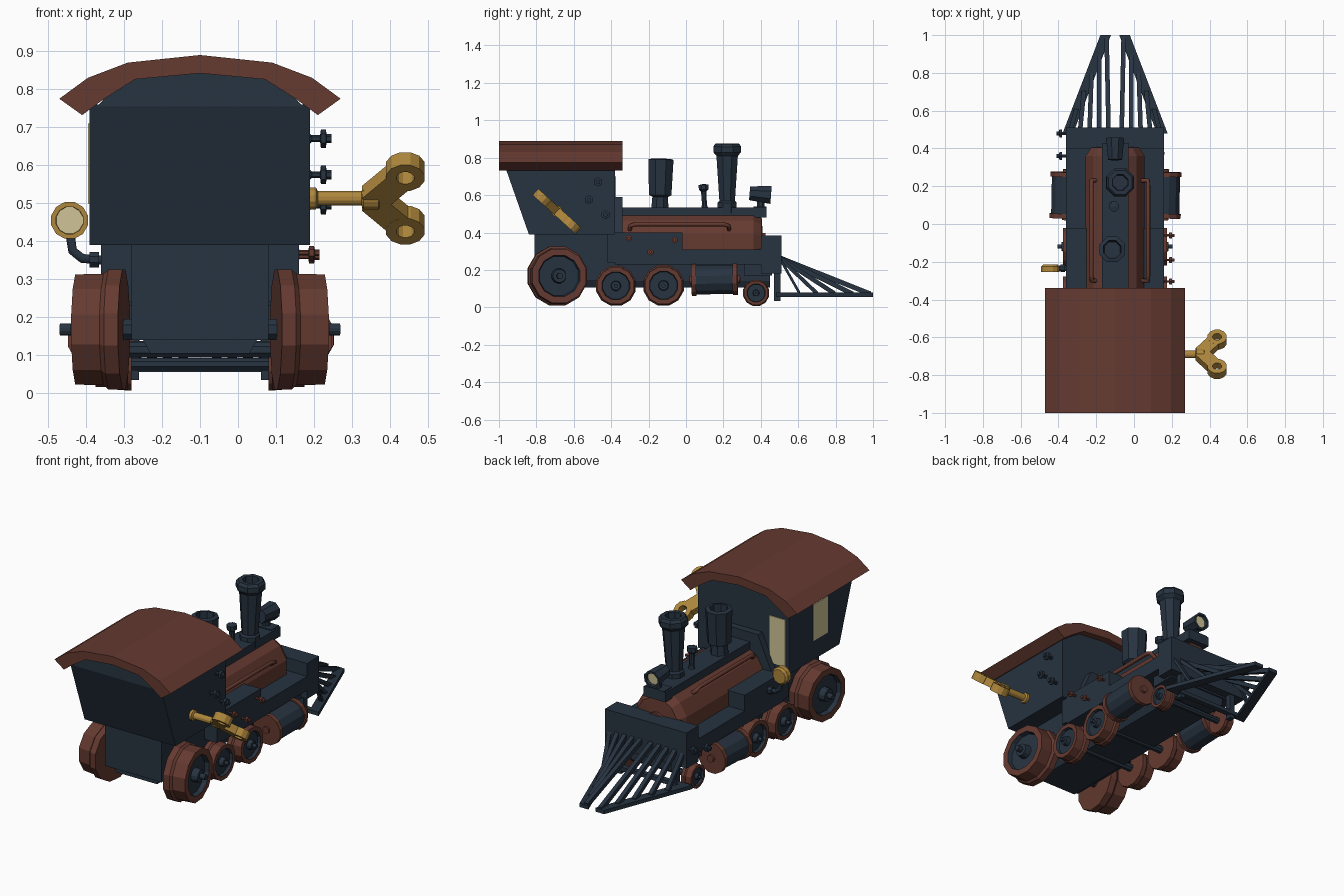
import bpy, bmesh, math
from mathutils import Vector, Matrix

cube = bpy.data.objects.get("Cube")
if cube:
    bpy.data.objects.remove(cube)

CX = -0.1  # centre line of the engine


def material(name, rgb):
    m = bpy.data.materials.new(name)
    m.use_nodes = True
    m.diffuse_color = (*rgb, 1)
    m.node_tree.nodes["Principled BSDF"].inputs["Base Color"].default_value = (*rgb, 1)
    return m


NAVY = material("dark_navy", (0.02, 0.033, 0.052))
BROWN = material("red_brown", (0.13, 0.042, 0.03))
GOLD = material("brass", (0.42, 0.24, 0.045))
CREAM = material("cream_glass", (0.63, 0.56, 0.31))


def finish(name, bm, *mats):
    bmesh.ops.remove_doubles(bm, verts=bm.verts, dist=1e-5)
    bmesh.ops.recalc_face_normals(bm, faces=bm.faces)
    me = bpy.data.meshes.new(name)
    bm.to_mesh(me)
    bm.free()
    for m in mats:
        me.materials.append(m)
    ob = bpy.data.objects.new(name, me)
    bpy.context.collection.objects.link(ob)
    return ob


def box(name, x, y, z, mat=NAVY):
    bm = bmesh.new()
    bmesh.ops.create_cube(bm, size=1)
    for v in bm.verts:
        v.co = [a + (b - a) * (c + 0.5) for (a, b), c in zip((x, y, z), v.co)]
    return finish(name, bm, mat)


def prism(name, outline, axis, a, b, mat=NAVY):
    """Extrude an outline along x (outline is y,z) or y (outline is x,z)."""
    bm = bmesh.new()
    ends = [[bm.verts.new((t, p, q) if axis == "x" else (p, t, q)) for p, q in outline] for t in (a, b)]
    for e in ends:
        bm.faces.new(e)
    n = len(outline)
    for i in range(n):
        j = (i + 1) % n
        bm.faces.new((ends[0][i], ends[0][j], ends[1][j], ends[1][i]))
    return finish(name, bm, mat)


def lathe(name, base, direction, profile, mats, bands=None, sides=12):
    """Spin (radius, distance) points about a direction; bands colours each strip."""
    turn = Vector(direction).to_track_quat("Z", "Y").to_matrix().to_4x4()
    place = Matrix.Translation(base) @ turn
    bm = bmesh.new()
    rings = []
    for r, h in profile:
        angles = [math.tau * (i + 0.5) / sides for i in range(sides)]
        rings.append([bm.verts.new(place @ Vector((r * math.cos(a), r * math.sin(a), h))) for a in angles])
    for k in range(len(rings) - 1):
        for i in range(sides):
            j = (i + 1) % sides
            f = bm.faces.new((rings[k][i], rings[k][j], rings[k + 1][j], rings[k + 1][i]))
            f.material_index = bands[k] if bands else 0
    return finish(name, bm, *mats)


def rod(name, p, q, r, mat=NAVY, sides=8):
    d = Vector(q) - Vector(p)
    return lathe(name, p, d, [(0, 0), (r, 0), (r, d.length), (0, d.length)], [mat], sides=sides)


def pipe(name, points, r, mat):
    cu = bpy.data.curves.new(name, "CURVE")
    cu.dimensions = "3D"
    cu.bevel_depth, cu.bevel_resolution, cu.use_fill_caps = r, 1, True
    sp = cu.splines.new("POLY")
    sp.points.add(len(points) - 1)
    for pt, co in zip(sp.points, points):
        pt.co = (*co, 1)
    cu.materials.append(mat)
    ob = bpy.data.objects.new(name, cu)
    bpy.context.collection.objects.link(ob)


# Cab with sloping back, gable and curved roof
prism("cab", [(-0.84, 0.39), (-0.97, 0.76), (-0.38, 0.76), (-0.38, 0.39)], "x", CX - 0.29, CX + 0.29)
half = [(0.37, 0.775), (0.295, 0.83), (0.19, 0.87), (0, 0.89)]
under = [(0.31, 0.732), (0.253, 0.774), (0.171, 0.826), (0, 0.842)]
sweep = lambda pts: [(CX - u, z) for u, z in pts] + [(CX + u, z) for u, z in pts[-2::-1]]
prism("roof", sweep(half) + sweep(under)[::-1], "y", -1, -0.34, BROWN)
prism("cab_gable", sweep([(0.27, 0.755)] + under[1:]), "y", -0.97, -0.38)
prism("firebox_shield", sweep([(0.21, 0.39), (0.12, 0.59), (0, 0.59)]), "y", -0.39, -0.34)
box("front_window", (-0.37, -0.27), (-0.383, -0.375), (0.43, 0.7), CREAM)
box("side_window", (-0.394, -0.386), (-0.73, -0.6), (0.5, 0.71), CREAM)

# Chassis and running boards
box("rear_body", (-0.28, 0.08), (-0.81, -0.36), (0.14, 0.4))
prism("chassis", sweep([(0.13, 0.105), (0.15, 0.14), (0.16, 0.3), (0, 0.3)]), "y", -0.78, 0.45)
box("running_board", (-0.36, 0.16), (-0.38, 0.42), (0.23, 0.31))
for s, side in ((-1, "right"), (1, "left")):
    x = sorted((CX + s * 0.15, CX + s * 0.26))
    box(side + "_side_tank", x, (-0.42, -0.02), (0.24, 0.4))
box("front_beam", (-0.36, 0.16), (0.4, 0.51), (0.18, 0.385))
box("front_axle_block", (-0.32, 0.12), (0.31, 0.46), (0.17, 0.3))

# Boiler, top plate and handrails
lathe("boiler", (CX, -0.36, 0.35), (0, 1, 0),
      [(0, 0), (0.162, 0), (0.162, 0.72), (0.13, 0.765), (0.05, 0.77), (0.05, 0.785), (0, 0.785)], [BROWN])
box("top_plate", (-0.17, -0.03), (-0.34, 0.43), (0.48, 0.535))
for x, xi, z in ((0.075, 0.04, 0.435), (-0.225, -0.2, 0.485)):
    pipe("handrail", [(xi, -0.3, z - 0.02), (x, -0.3, z), (x, -0.27, z + 0.01),
                      (x, 0.2, z + 0.01), (x, 0.23, z), (xi, 0.23, z - 0.02)], 0.012, BROWN)

# Chimney, steam dome, whistle and headlamp
lathe("chimney", (-0.08, 0.22, 0.5), (0.02, 0, 1),
      [(0, 0), (0.055, 0), (0.055, 0.06), (0.045, 0.07), (0.062, 0.31), (0.08, 0.33), (0.08, 0.36),
       (0.068, 0.375), (0.045, 0.375), (0.04, 0.25), (0, 0.25)], [NAVY], sides=8)
lathe("steam_dome", (-0.115, -0.14, 0.5), (0, 0.02, 1),
      [(0, 0), (0.052, 0), (0.045, 0.09), (0.065, 0.1), (0.073, 0.29), (0.05, 0.295), (0.045, 0.2), (0, 0.2)],
      [NAVY], sides=8)
lathe("whistle", (CX - 0.005, 0.1, 0.52), (0, -0.05, 1),
      [(0, 0), (0.024, 0), (0.014, 0.03), (0.016, 0.1), (0.028, 0.11), (0.028, 0.135), (0, 0.14)], [NAVY], sides=8)
rod("lamp_post", (CX, 0.4, 0.5), (CX, 0.4, 0.58), 0.022)
box("lamp_bracket", (-0.16, -0.04), (0.36, 0.43), (0.515, 0.54))
lathe("headlamp", (CX, 0.34, 0.61), (0, 1, -0.08),
      [(0, 0), (0.04, 0), (0.046, 0.06), (0.052, 0.115), (0.04, 0.115), (0.036, 0.1), (0, 0.1)],
      [NAVY, CREAM], [0, 0, 0, 0, 0, 1], 8)


# Wheels, with rim and flange in one colour and disc and hub in the other
def wheel(name, s, y, r, inner, width, yaw=0.0):
    w = width
    prof = [(0, 0), (r, 0), (r, 0.3 * w), (0.93 * r, 0.4 * w), (0.92 * r, w), (0.7 * r, w), (0.66 * r, 0.8 * w),
            (0.25 * r, 0.8 * w), (0.22 * r, 1.1 * w), (0.1 * r, 1.1 * w), (0.1 * r, 1.35 * w), (0, 1.35 * w)]
    lathe(name, (CX + s * inner, y, r + 0.005), (s, yaw, 0), prof, [BROWN, NAVY], [0] * 5 + [1] * 6)


for s, side in ((-1, "right"), (1, "left")):
    wheel(side + "_rear_wheel", s, -0.69, 0.163, 0.2, 0.125, 0.1)
    wheel(side + "_middle_wheel", s, -0.375, 0.11, 0.19, 0.085)
    wheel(side + "_drive_wheel", s, -0.12, 0.112, 0.19, 0.085)
    wheel(side + "_leading_wheel", s, 0.375, 0.072, 0.18, 0.06)
    # Steam cylinder with coloured end caps
    lathe(side + "_cylinder", (CX + s * 0.262, 0.02, 0.145), (0.02, 1, 0.02),
          [(0, 0), (0.02, 0), (0.02, 0.01), (0.088, 0.01), (0.088, 0.035), (0.08, 0.035), (0.08, 0.23),
           (0.088, 0.23), (0.088, 0.255), (0.02, 0.255), (0.02, 0.27), (0, 0.27)],
          [BROWN, NAVY], [0] * 5 + [1] + [0] * 5)
for y, z, r in ((-0.69, 0.168, 0.03), (-0.375, 0.115, 0.022), (-0.12, 0.117, 0.022), (0.375, 0.077, 0.018)):
    rod("axle", (CX - 0.23, y, z), (CX + 0.23, y, z), r)


# Cowcatcher: flat frame with slats fanning down from the beam
def slat(name, p, q, w, h):
    bm = bmesh.new()
    ends = [[bm.verts.new(Vector(c) + Vector((i * w, 0, j * h))) for i, j in ((-1, -1), (1, -1), (1, 1), (-1, 1))]
            for c in (p, q)]
    for e in ends:
        bm.faces.new(e)
    for i in range(4):
        j = (i + 1) % 4
        bm.faces.new((ends[0][i], ends[0][j], ends[1][j], ends[1][i]))
    finish(name, bm, NAVY)


for s in (-1, 1):
    slat("catcher_frame", (CX + s * 0.25, 0.48, 0.067), (CX + s * 0.05, 1, 0.067), 0.028, 0.011)
    box("catcher_post", sorted((CX + s * 0.16, CX + s * 0.19)), (0.47, 0.505), (0.035, 0.27))
    for i in range(5):
        t = i / 4
        slat("catcher_slat", (CX + s * (0.035 + 0.2 * t), 0.5, 0.265),
             (CX + s * (0.045 + 0.16 * t), 0.99 - 0.38 * t, 0.07), 0.012, 0.014)
box("catcher_crossbar", (-0.36, 0.16), (0.48, 0.51), (0.056, 0.078))

# Wind-up key: shaft, arms and pierced lobes on a tilted plane
KY, KZ = -0.69, 0.513
tilt = Vector((0, -0.74, 0.67))
normal = Vector((0, 0.67, 0.74))
hub = Vector((0.355, KY, KZ))
lathe("key_shaft", (0.18, KY, KZ), (1, 0, 0),
      [(0, 0), (0.03, 0), (0.03, 0.025), (0.02, 0.03), (0.02, 0.145), (0.03, 0.15), (0.03, 0.19), (0, 0.2)], [GOLD])
for s in (-1, 1):
    lobe = hub + Vector((0.085, 0, 0)) + tilt * (s * 0.105)
    lathe("key_lobe", lobe - normal * 0.023, normal,
          [(0.024, 0), (0.052, 0), (0.052, 0.046), (0.024, 0.046), (0.024, 0)], [GOLD])
    along = (lobe - hub).normalized()
    across = along.cross(normal)
    bm = bmesh.new()
    bmesh.ops.create_cube(bm, size=1)
    for v in bm.verts:
        c = v.co.copy()
        v.co = hub + along * (c.x + 0.5) * 0.106 + across * c.y * 0.075 + normal * c.z * 0.045
    finish("key_arm", bm, GOLD)

# Pressure gauge on a bent pipe
pipe("gauge_pipe", [(-0.35, -0.235, 0.35), (-0.41, -0.235, 0.355), (-0.435, -0.235, 0.375),
                    (-0.442, -0.235, 0.42)], 0.014, NAVY)
rod("gauge_collar", (-0.39, -0.235, 0.352), (-0.365, -0.235, 0.352), 0.022)
lathe("gauge", (-0.443, -0.215, 0.455), (0, -1, 0),
      [(0, 0), (0.04, 0), (0.05, 0.01), (0.05, 0.04), (0.037, 0.04), (0.036, 0.032), (0, 0.032)],
      [GOLD, CREAM], [0, 0, 0, 0, 0, 1])

# Valves on the cab and cocks along the body
KNOB = [(0, 0), (0.016, 0), (0.009, 0.008), (0.009, 0.03), (0.024, 0.032), (0.024, 0.045), (0.012, 0.047),
        (0.012, 0.06), (0, 0.06)]
for y, z in ((-0.47, 0.67), (-0.52, 0.575), (-0.43, 0.495)):
    lathe("cab_valve", (0.186, y, z), (1, 0, 0), KNOB, [NAVY], sides=6)
for y, z in ((-0.305, 0.37), (-0.06, 0.36), (-0.19, 0.295)):
    lathe("body_cock", (0.155, y, z), (1, 0, 0), [(r * 0.75, h) for r, h in KNOB], [BROWN], sides=6)
for y, z in ((0.36, 0.25), (0.48, 0.28)):
    lathe("front_cock", (-0.35, y, z), (-1, 0, 0), KNOB, [NAVY], sides=6)
